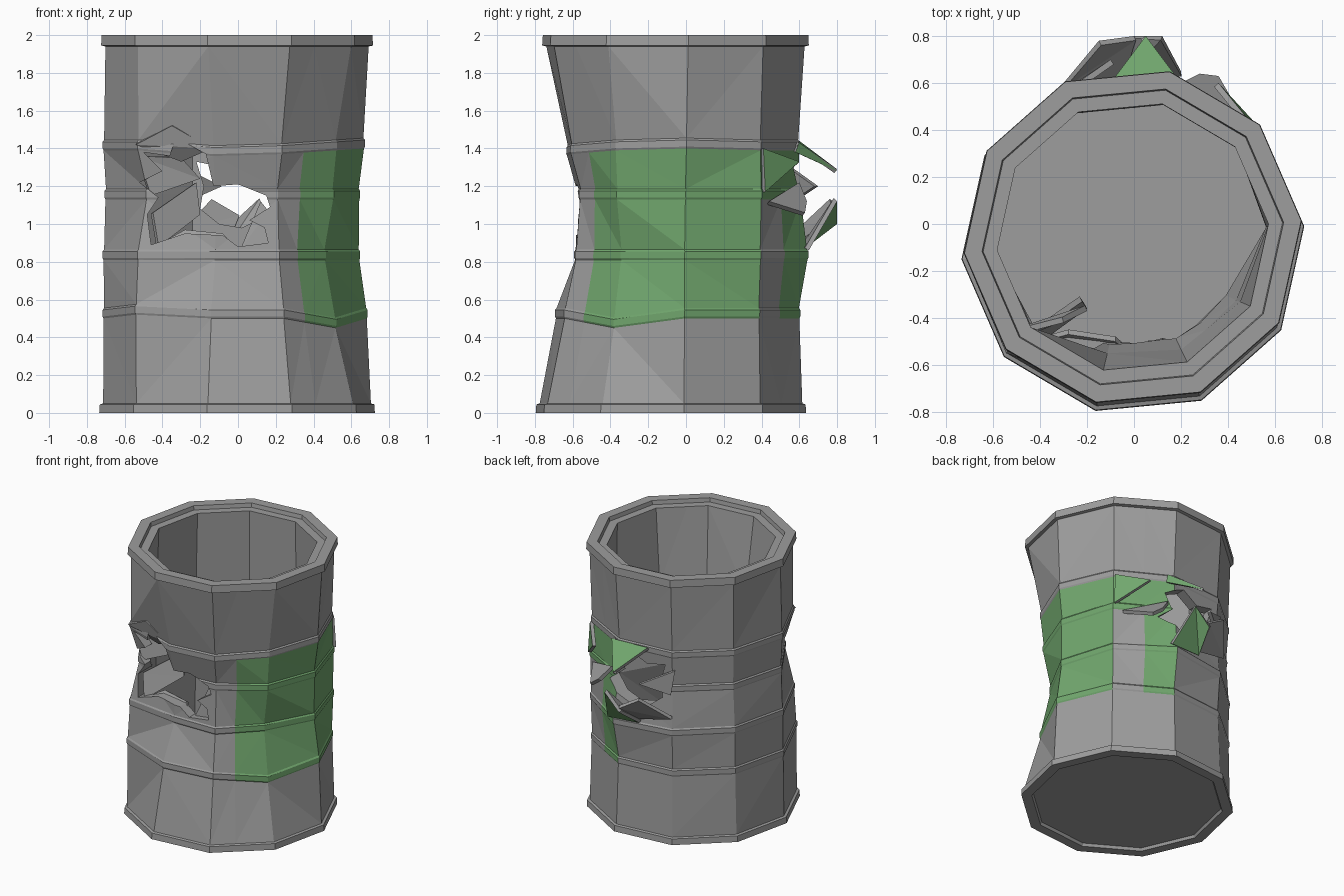
import bpy, bmesh, math
from mathutils import Vector

if "Cube" in bpy.data.objects:
    bpy.data.objects.remove(bpy.data.objects["Cube"])

def mat(name, col):
    m = bpy.data.materials.new(name)
    m.diffuse_color = (*col, 1)
    m.use_nodes = True
    m.node_tree.nodes["Principled BSDF"].inputs["Base Color"].default_value = m.diffuse_color
    return m

GRAY = mat("bare_steel_gray", (0.34, 0.34, 0.34))
GREEN = mat("faded_green_paint", (0.165, 0.385, 0.155))

def add_object(name, bm, mats):
    bmesh.ops.recalc_face_normals(bm, faces=bm.faces[:])
    me = bpy.data.meshes.new(name)
    bm.to_mesh(me)
    bm.free()
    for m in mats:
        me.materials.append(m)
    ob = bpy.data.objects.new(name, me)
    bpy.context.collection.objects.link(ob)
    return ob

# Ten corners at 6 + 36k degrees; crushed radii at each of the four hoops
ANG = [math.radians(5.5 + 36 * k) for k in range(10)]
HOOP_Z = [0.53, 0.84, 1.16, 1.42]
HOOP_R = [
    [.69, .695, .69, .69, .70, .71, .715, .63, .62, .605],
    [.65, .70, .73, .70, .70, .71, .70, .53, .56, .54],
    [.65, .70, .69, .67, .68, .70, .64, .53, .54, .59],
    [.675, .69, .675, .68, .69, .71, .70, .58, .595, .61],
]
SAG = {(0, 9): -.05, (0, 6): .02, (3, 7): -.03, (3, 8): -.02, (3, 0): .01}
# Columns: corners plus paint-edge splits
COLS = []
for k in range(10):
    COLS.append((k, 0))
    if k == 1:
        COLS.append((k, 0.5))
    if k == 8:
        COLS.append((k, 0.4))

def corner(k, z, r):
    return Vector((-.005 + r * math.cos(ANG[k]), -0.08 + 0.0125 * z + r * math.sin(ANG[k]), z))

def ring(fn):
    """One loop of points; fn(k) gives (z, r) for each corner."""
    pts = [corner(k, *fn(k)) for k in range(10)]
    return [pts[k].lerp(pts[(k + 1) % 10], t) for k, t in COLS]

def flat(z, r):
    return ring(lambda k: (z, r))

def hoop(h, dz, dr):
    return ring(lambda k: (HOOP_Z[h] + SAG.get((h, k), 0) + dz, HOOP_R[h][k] + dr))

def inner(h):
    return ring(lambda k: (HOOP_Z[h], min(0.595, HOOP_R[h][k] - 0.08)))

# Barrel shell: base, outer wall with hoops, top rim, inner wall, floor
loops = [flat(.02, .65), flat(0, .66), flat(0, .733), flat(.045, .73), flat(.05, .712)]
for h in range(4):
    loops += [hoop(h, -.03, 0), hoop(h, -.02, .005), hoop(h, .015, .005), hoop(h, .025, -.003)]
loops += [flat(1.94, .70), flat(1.945, .723), flat(2, .72), flat(2, .645), flat(1.97, .64), flat(1.97, .58)]
loops += [inner(h) for h in (3, 2, 1, 0)] + [flat(.06, .60)]

bm = bmesh.new()
vl = [[bm.verts.new(p) for p in lp] for lp in loops]
n = len(COLS)
painted = {(8, .4), (9, 0), (0, 0), (1, 0), (1, .5)}
for i in range(len(vl) - 1):
    for j in range(n):
        j2 = (j + 1) % n
        f = bm.faces.new((vl[i][j], vl[i][j2], vl[i + 1][j2], vl[i + 1][j]))
        worn = COLS[j] == (1, 0) and i < 13
        if 5 <= i <= 16 and COLS[j] in painted and not worn:
            f.material_index = 1
bm.faces.new(vl[0])
bm.faces.new(vl[-1])
bmesh.ops.triangulate(bm, faces=[f for f in bm.faces if len(f.verts) == 4])
barrel = add_object("barrel_shell", bm, [GRAY, GREEN])

# Jagged holes through the front and back walls
FRONT_HOLE = [(-.46, .89), (-.28, .95), (-.08, .94), (0, .88), (.16, .90), (.14, .98), (.06, 1.02),
              (.17, 1.09), (.15, 1.15), (0, 1.21), (-.13, 1.20), (-.17, 1.37), (-.33, 1.46),
              (-.36, 1.36), (-.5, 1.38), (-.40, 1.28), (-.52, 1.22), (-.42, 1.14), (-.48, 1.05)]
BACK_HOLE = [(-.2, 1.08), (-.1, 1.0), (.02, .98), (.12, 1.03), (.25, 1.1), (.16, 1.17), (.2, 1.3),
             (.05, 1.37), (-.08, 1.3), (-.22, 1.33), (-.18, 1.2)]

def punch(name, outline, y0, y1):
    b = bmesh.new()
    a = [b.verts.new((x, y0, z)) for x, z in outline]
    c = [b.verts.new((x, y1, z)) for x, z in outline]
    b.faces.new(a)
    b.faces.new(c[::-1])
    for i in range(len(a)):
        k = (i + 1) % len(a)
        b.faces.new((a[i], c[i], c[k], a[k]))
    cut = add_object(name, b, [GRAY])
    cut.hide_render = True
    m = barrel.modifiers.new(name, 'BOOLEAN')
    m.operation = 'DIFFERENCE'
    m.solver = 'EXACT'
    m.object = cut
    bpy.context.view_layer.objects.active = barrel
    bpy.ops.object.modifier_apply(modifier=name)
    bpy.data.objects.remove(cut)

punch("front_hole_cutter", FRONT_HOLE, -1, -.15)
punch("back_hole_cutter", BACK_HOLE, .2, 1)

# Torn metal flaps: bent plates, outer side in the given colour, inner side gray
def flap(name, pts, material, t=0.025):
    side = 1 if pts[0][1] > 0 else -1
    me = bpy.data.meshes.new(name)
    faces = [(0, i, i + 1) for i in range(1, len(pts) - 1)]
    a, b, c = (Vector(p) for p in pts[:3])
    if (b - a).cross(c - a).y * side < 0:
        faces = [f[::-1] for f in faces]
    me.from_pydata(pts, [], faces)
    for m in (material, GRAY):
        me.materials.append(m)
    ob = bpy.data.objects.new(name, me)
    bpy.context.collection.objects.link(ob)
    s = ob.modifiers.new("thickness", 'SOLIDIFY')
    s.thickness = t
    s.offset = -1
    s.material_offset = 1
    s.material_offset_rim = 1

FRONT_FLAPS = [
    [(.01, -.54, .86), (.16, -.54, .87), (.16, -.52, 1.07), (.12, -.51, 1.12)],
    [(-.45, -.49, 1.06), (-.42, -.52, .88), (-.20, -.36, 1.05), (-.22, -.33, 1.22)],
    [(-.53, -.48, 1.36), (-.46, -.48, 1.15), (-.20, -.37, 1.24), (-.30, -.42, 1.35)],
    [(-.54, -.54, 1.42), (-.35, -.60, 1.52), (-.14, -.61, 1.40), (-.30, -.52, 1.33)],
    [(-.50, -.53, .85), (0, -.57, .86), (-.08, -.50, .95), (-.28, -.47, .97)],
]
for i, p in enumerate(FRONT_FLAPS):
    flap(f"front_torn_flap_{i + 1}", p, GRAY)

BACK_FLAPS = [
    (GREEN, [(-.1, .60, 1.44), (.2, .60, 1.43), (.05, .80, 1.29)]),
    (GREEN, [(.2, .60, 1.43), (.2, .58, 1.38), (.05, .80, 1.28)]),
    (GREEN, [(-.05, .63, .87), (.2, .65, .86), (.12, .80, 1.12), (0, .80, 1.0)]),
    (GREEN, [(.525, .42, 1.17), (.515, .41, 1.40), (.36, .60, 1.33)]),
    (GRAY, [(-.3, .60, .95), (-.05, .63, .90), (0, .80, 1.03), (-.15, .78, 1.12)]),
    (GRAY, [(.20, .60, 1.22), (.47, .44, 1.12), (.36, .63, 1.06), (.28, .64, 1.12)]),
    (GRAY, [(-.3, .56, 1.30), (-.28, .58, 1.12), (-.1, .70, 1.20)]),
]
for i, (m, p) in enumerate(BACK_FLAPS):
    flap(f"back_torn_flap_{i + 1}", p, m)
